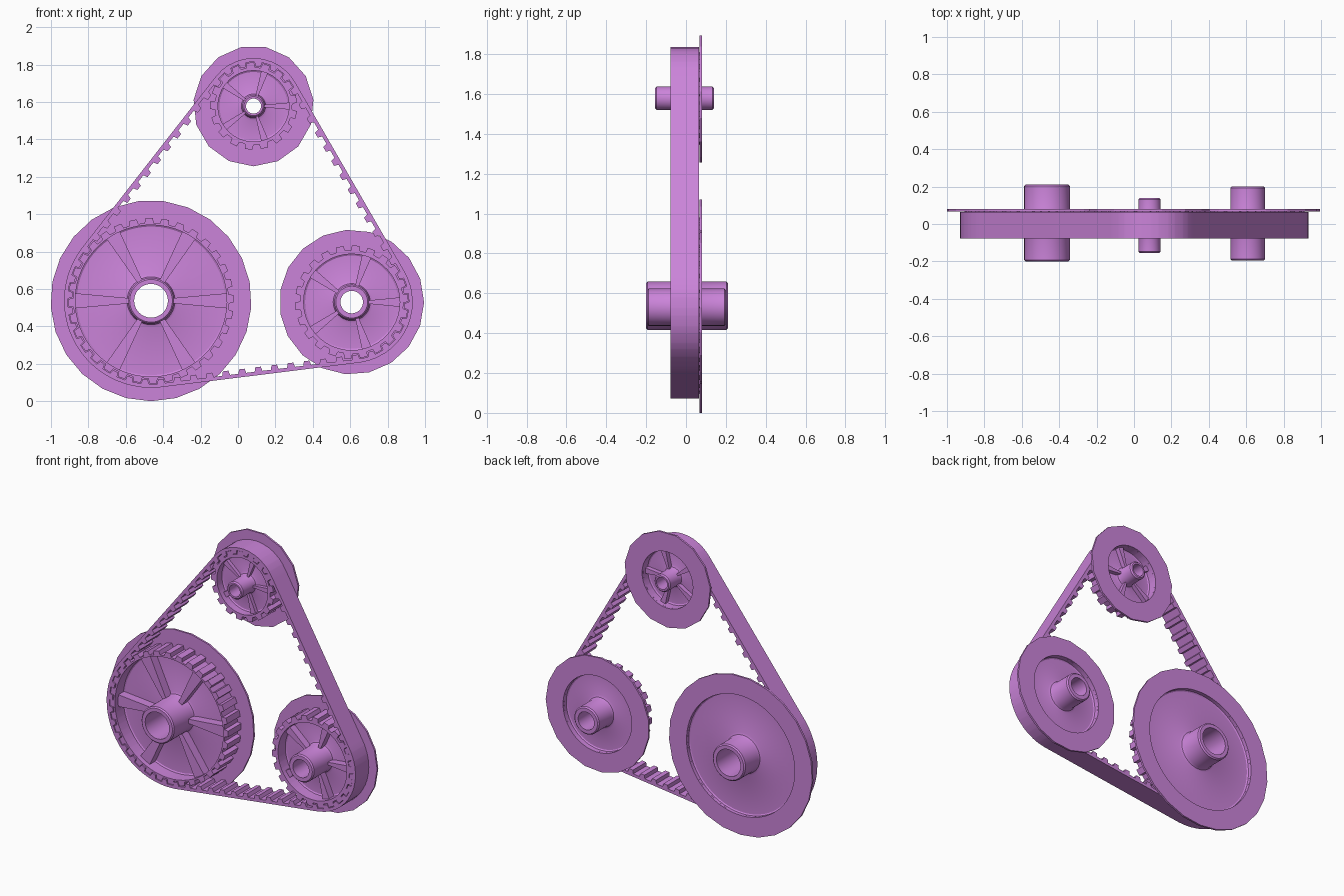
import bpy, bmesh
from math import sin, cos, pi, tau, radians, atan2, acos, hypot

if "Cube" in bpy.data.objects:
    bpy.data.objects.remove(bpy.data.objects["Cube"], do_unlink=True)

purple = bpy.data.materials.new("purple")
purple.use_nodes = True
purple.diffuse_color = (0.6, 0.23, 0.7, 1)
purple.node_tree.nodes["Principled BSDF"].inputs["Base Color"].default_value = (0.6, 0.23, 0.7, 1)

PITCH = 0.0874          # tooth spacing on belt and pulleys
DEPTH = 0.026           # tooth height
BAND = 0.02             # belt thickness above the teeth
FRONT, BACK = -0.075, 0.068


def finish(name, bm, angle):
    """Turn a bmesh into a shaded, coloured object."""
    bmesh.ops.recalc_face_normals(bm, faces=bm.faces)
    mesh = bpy.data.meshes.new(name)
    bm.to_mesh(mesh)
    bm.free()
    mesh.materials.append(purple)
    obj = bpy.data.objects.new(name, mesh)
    bpy.context.collection.objects.link(obj)
    bpy.ops.object.select_all(action='DESELECT')
    obj.select_set(True)
    bpy.context.view_layer.objects.active = obj
    bpy.ops.object.shade_smooth_by_angle(angle=radians(angle))


def bridge(bm, loops):
    """Join closed cross-sections into a closed ring."""
    for i, a in enumerate(loops):
        b = loops[(i + 1) % len(loops)]
        for k in range(len(a)):
            m = (k + 1) % len(a)
            bm.faces.new((a[k], a[m], b[m], b[k]))


def strip_ring(name, pairs, y0, y1, angle):
    """Flat ring from matching outer and inner (x, z) points."""
    bm = bmesh.new()
    loops = [[bm.verts.new((p[0], y, p[1])) for p, y in
              ((o, y0), (o, y1), (i, y1), (i, y0))] for o, i in pairs]
    bridge(bm, loops)
    finish(name, bm, angle)


def polar(c, r, a):
    return (c[0] + r * cos(a), c[1] + r * sin(a))


def lathe(name, c, profile, steps=64):
    """Spin a closed (radius, y) profile around the pulley axis."""
    bm = bmesh.new()
    loops = []
    for i in range(steps):
        ring = []
        for r, y in profile:
            x, z = polar(c, r, tau * i / steps)
            ring.append(bm.verts.new((x, y, z)))
        loops.append(ring)
    bridge(bm, loops)
    finish(name, bm, 25)


def ribs(name, c, count, r0, r1, w0, w1, y0, y1):
    """Radial spokes that widen towards the rim."""
    bm = bmesh.new()
    for i in range(count):
        a = tau * i / count
        loops = []
        for r, w in ((r0, w0), (r1, w1)):
            x, z = polar(c, r, a)
            loops.append([bm.verts.new((x - s * w * sin(a), y, z + s * w * cos(a)))
                          for s, y in ((-1, y0), (1, y0), (1, y1), (-1, y1))])
        for k in range(4):
            m = (k + 1) % 4
            bm.faces.new((loops[0][k], loops[0][m], loops[1][m], loops[1][k]))
        bm.faces.new(loops[0])
        bm.faces.new(loops[1])
    finish(name, bm, 10)


# Pulleys in belt order, counter-clockwise from the largest
pulleys = [
    dict(name="large", c=(-0.465, 0.537), teeth=32, rim=0.405, flange=0.537, sides=25, turn=-90,
         hub=0.122, bore=0.09, ends=(-0.2, 0.21), web=(0.02, 0.05), spokes=6, back_ribs=False),
    dict(name="right", c=(0.608, 0.53), teeth=22, rim=0.257, flange=0.387, sides=19, turn=-95,
         hub=0.093, bore=0.06, ends=(-0.195, 0.2), web=(0.01, 0.04), spokes=5, back_ribs=False),
    dict(name="top", c=(0.083, 1.578), teeth=17, rim=0.19, flange=0.322, sides=15, turn=-90,
         hub=0.059, bore=0.04, ends=(-0.155, 0.14), web=(-0.015, 0.015), spokes=5, back_ribs=True),
]
for p in pulleys:
    p["r"] = p["teeth"] * PITCH / tau

# Belt route: outer tangents between pulleys, then arcs around them
normals = []
for i, p in enumerate(pulleys):
    q = pulleys[(i + 1) % 3]
    dx, dz = q["c"][0] - p["c"][0], q["c"][1] - p["c"][1]
    normals.append(atan2(dz, dx) - acos((p["r"] - q["r"]) / hypot(dx, dz)))

route, length = [], 0
for i, p in enumerate(pulleys):
    q = pulleys[(i + 1) % 3]
    a0, a1 = normals[i - 1], normals[i]
    sweep = (a1 - a0) % tau
    p["phase"] = a0 - length / p["r"]
    route.append(("arc", length, sweep * p["r"], p, a0))
    length += sweep * p["r"]
    s, e = polar(p["c"], p["r"], a1), polar(q["c"], q["r"], a1)
    span = hypot(e[0] - s[0], e[1] - s[1])
    route.append(("line", length, span, s, a1))
    length += span


def belt_point(s, lift):
    s %= length
    for kind, start, size, ref, a in route:
        if s <= start + size:
            break
    t = s - start
    if kind == "arc":
        return polar(ref["c"], ref["r"] + lift, a + t / ref["r"])
    x, z = polar(ref, lift, a)
    return (x - t * sin(a), z + t * cos(a))


# Toothed belt
tooth_shape = ((-0.24, 0), (-0.17, 1), (0.17, 1), (0.24, 0))
count = round(length / PITCH)
pairs = []
for i in range(count):
    for off, deep in tooth_shape:
        s = (i + off) * length / count
        pairs.append((belt_point(s, BAND), belt_point(s, -DEPTH * 0.9 * deep)))
strip_ring("toothed_belt", pairs, FRONT - 0.002, BACK - 0.003, 20)

for p in pulleys:
    c, name, rim, hub, bore = p["c"], p["name"], p["rim"], p["hub"], p["bore"]

    # Toothed rim, with grooves meeting the belt teeth
    pairs = []
    for i in range(p["teeth"]):
        for off, deep in ((-0.27, 0), (-0.2, 1), (0.2, 1), (0.27, 0)):
            a = p["phase"] + tau * (i + off) / p["teeth"]
            pairs.append((polar(c, p["r"] - 0.003 - DEPTH * deep, a), polar(c, rim, a)))
    strip_ring(name + "_pulley_rim", pairs, FRONT + 0.002, BACK, 16)

    # Thin many-sided flange behind the belt
    step, turn, n = tau / p["sides"], radians(p["turn"]), p["sides"] * 6
    pairs = []
    for i in range(n):
        t = tau * i / n
        r = p["flange"] * cos(step / 2) / cos(t % step - step / 2)
        pairs.append((polar(c, r, turn + t), polar(c, rim, turn + t)))
    strip_ring(name + "_pulley_flange", pairs, BACK - 0.001, BACK + 0.012, 10)

    # Hub with bore, chamfered ends, base fillets and web disc
    y0, y1 = p["ends"]
    w0, w1 = p["web"]
    b, f = 0.008, 0.02
    lathe(name + "_pulley_hub_and_web", c, [
        (bore, y0), (hub - b, y0), (hub, y0 + b),
        (hub, w0 - f), (hub + f * 0.3, w0 - f * 0.3), (hub + f, w0),
        (rim - b, w0), (rim + 0.004, w0 - b), (rim + 0.004, w1 + b), (rim - b, w1),
        (hub + f, w1), (hub + f * 0.3, w1 + f * 0.3), (hub, w1 + f),
        (hub, y1 - b), (hub - b, y1), (bore, y1)])

    # Spokes
    k = rim * 0.1
    ribs(name + "_pulley_spokes", c, p["spokes"], hub * 0.95, rim + 0.003, k * 0.35, k,
         -0.04, w0 + 0.005)
    if p["back_ribs"]:
        ribs(name + "_pulley_back_spokes", c, p["spokes"], hub * 0.95, rim + 0.003, k * 0.35, k,
             w1 - 0.005, 0.045)
